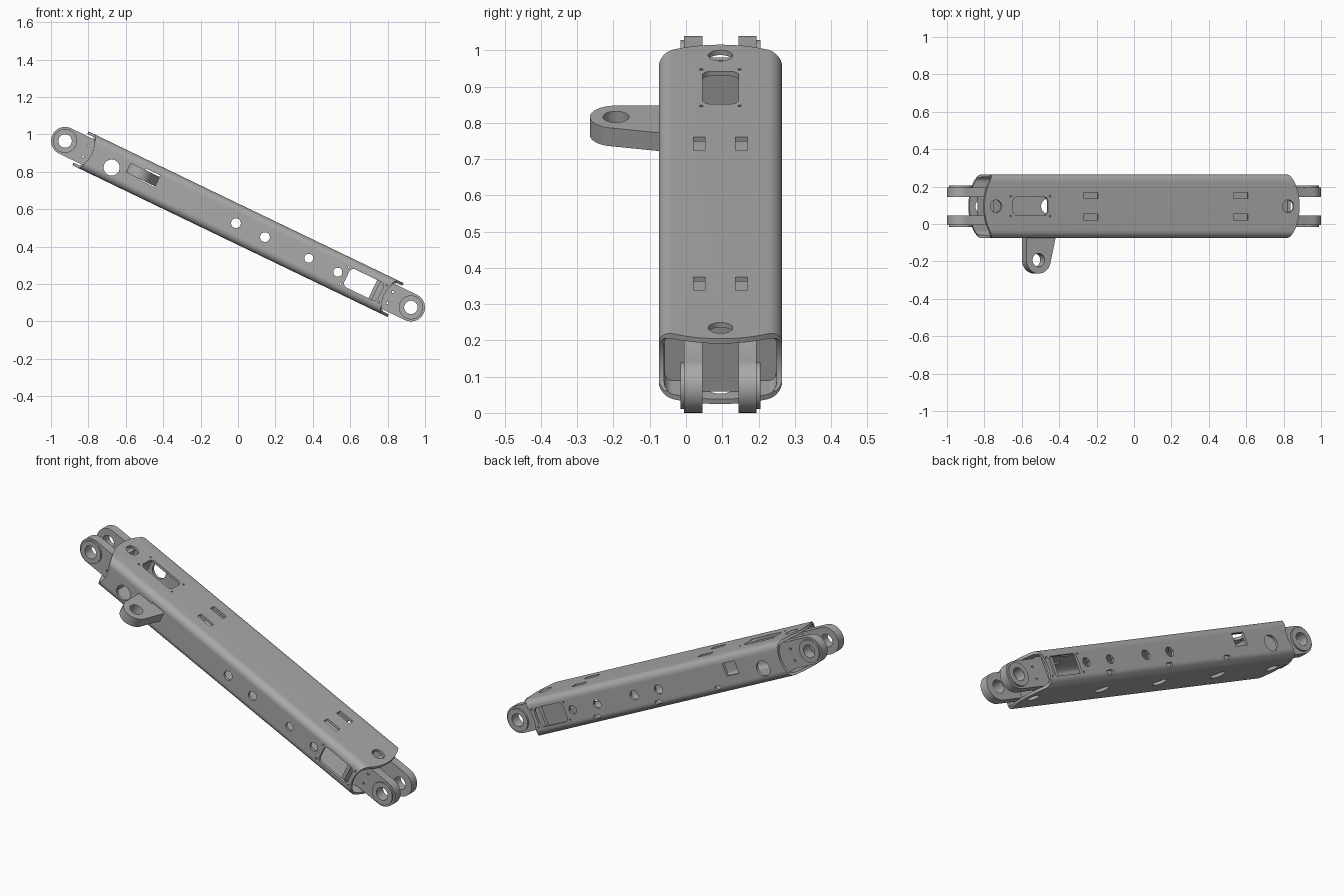
import bpy, bmesh
from math import sin, cos, pi, radians, sqrt, asin
from mathutils import Matrix

if "Cube" in bpy.data.objects:
    bpy.data.objects.remove(bpy.data.objects["Cube"], do_unlink=True)

steel = bpy.data.materials.new("grey steel")
steel.use_nodes = True
GREY = (0.4, 0.4, 0.4, 1)
steel.diffuse_color = GREY
steel.node_tree.nodes["Principled BSDF"].inputs["Base Color"].default_value = GREY

# The whole arm is modelled level along x, then tilted into place
PLACE = Matrix.Translation((0, 0.095, 0.52)) @ Matrix.Rotation(radians(25.7), 4, 'Y')
PIN = 1.026
HALF_W, HALF_H, WALL = 0.17, 0.1, 0.015


def arc(cx, cy, r, start, end, n):
    return [(cx + r * cos(start + (end - start) * i / n),
             cy + r * sin(start + (end - start) * i / n)) for i in range(n + 1)]


def circle(cx, cy, r, n=32):
    return arc(cx, cy, r, 0, 2 * pi, n)[:-1]


def rounded(cx, cy, hx, hy, r, n=8):
    pts = []
    for k, (sx, sy) in enumerate([(1, 1), (-1, 1), (-1, -1), (1, -1)]):
        pts += arc(cx + sx * (hx - r), cy + sy * (hy - r), r, k * pi / 2, (k + 1) * pi / 2, n)
    return pts


def rect(cx, cy, hx, hy):
    return [(cx - hx, cy - hy), (cx + hx, cy - hy), (cx + hx, cy + hy), (cx - hx, cy + hy)]


def prism(name, outlines, axis, lo, hi):
    """Extrude one or more closed outlines along an axis."""
    put = {'x': lambda a, b, t: (t, a, b),
           'y': lambda a, b, t: (a, t, b),
           'z': lambda a, b, t: (a, b, t)}[axis]
    bm = bmesh.new()
    for pts in outlines:
        ends = [[bm.verts.new(put(a, b, t)) for a, b in pts] for t in (lo, hi)]
        bm.faces.new(ends[0])
        bm.faces.new(ends[1])
        for i in range(len(pts)):
            j = (i + 1) % len(pts)
            bm.faces.new((ends[0][i], ends[0][j], ends[1][j], ends[1][i]))
    bmesh.ops.recalc_face_normals(bm, faces=bm.faces)
    mesh = bpy.data.meshes.new(name)
    bm.to_mesh(mesh)
    bm.free()
    mesh.materials.append(steel)
    ob = bpy.data.objects.new(name, mesh)
    bpy.context.collection.objects.link(ob)
    return ob


def carve(ob, outlines, axis, lo, hi, operation='DIFFERENCE'):
    cutter = prism("cutter", outlines, axis, lo, hi)
    mod = ob.modifiers.new("carve", 'BOOLEAN')
    mod.object, mod.operation, mod.solver = cutter, operation, 'EXACT'
    bpy.context.view_layer.objects.active = ob
    bpy.ops.object.modifier_apply(modifier=mod.name)
    bpy.data.objects.remove(cutter, do_unlink=True)


def finish(ob):
    bpy.ops.object.select_all(action='DESELECT')
    ob.select_set(True)
    bpy.context.view_layer.objects.active = ob
    bpy.ops.object.shade_smooth_by_angle(angle=radians(30))
    ob.matrix_world = PLACE


# Box-section tube with rounded corners
tube = prism("box_tube", [rounded(0, 0, HALF_W, HALF_H, 0.04)], 'x', -0.96, 0.96)
carve(tube, [rounded(0, 0, HALF_W - WALL, HALF_H - WALL, 0.025)], 'x', -1.1, 1.1)

# Bowed ends on the top and bottom walls
R = 0.29
half = asin(0.18 / R)
bow = arc(0.935 - R, 0, R, -half, half, 20)
carve(tube, [bow + [(-x, -y) for x, y in bow]], 'z', -0.2, 0.2, 'INTERSECT')

# Hollowed ends on the side walls, concentric with the pins
sweep = asin(0.08 / 0.158)
scoop = arc(PIN, 0, 0.158, pi - sweep, pi + sweep, 16)
scoop = [(1.1, 0.08)] + scoop + [(1.1, -0.08)]
carve(tube, [scoop, [(-x, y) for x, y in scoop]], 'y', -0.3, 0.3)

# Openings through both side walls
side = [circle(-0.74, -0.02, 0.043), rect(-0.53, 0.02, 0.042, 0.035),
        rounded(0.746, 0, 0.1, 0.054, 0.025)]
side += [circle(u, 0, 0.026) for u in (-0.012, 0.16)]
side += [circle(u, 0, 0.024) for u in (0.42, 0.592)]
side += [circle(0.746 + i * 0.113, j * 0.05, 0.005, 12) for i in (-1, 1) for j in (-1, 1)]
carve(tube, side, 'y', -0.3, 0.3)

# Drain slots low on the back wall
carve(tube, [rounded(u, -0.066, 0.022, 0.011, 0.01) for u in (-0.4, 0.02, 0.45)], 'y', 0.1, 0.3)

# Openings in the top wall
top = [rounded(-0.662, 0, 0.104, 0.05, 0.025)]
top += [circle(-0.662 + i * 0.116, j * 0.053, 0.005, 12) for i in (-1, 1) for j in (-1, 1)]
top += [rect(u, j * 0.058, 0.044, 0.016) for u in (-0.305, 0.585) for j in (-1, 1)]
carve(tube, top, 'z', 0, 0.2)

# Openings in the bottom wall, and the end holes through both
carve(tube, [circle(u, 0, 0.04) for u in (-0.47, -0.05, 0.37)], 'z', -0.2, 0)
carve(tube, [circle(u, 0, 0.034) for u in (-0.866, 0.866)], 'z', -0.2, 0.2)
finish(tube)

# Forked pin ends, one at each end of the tube
for s, end in ((-1, "upper"), (1, "lower")):
    web = prism(end + "_end_web", [rounded(0, 0, 0.154, 0.084, 0.024)], 'x',
                min(s * 0.8, s * 0.82), max(s * 0.8, s * 0.82))
    finish(web)
    for t, which in ((-1, "front"), (1, "back")):
        plate = arc(PIN, 0, 0.075, -pi / 2, pi / 2, 24) + [(0.88, 0.075), (0.86, 0.083),
                                                       (0.81, 0.083), (0.81, -0.083),
                                                       (0.86, -0.083), (0.88, -0.075)]
        lug = prism(f"{end}_{which}_lug", [[(s * x, z) for x, z in plate]], 'y',
                    min(t * 0.05, t * 0.1), max(t * 0.05, t * 0.1))
        carve(lug, [circle(s * PIN, 0, 0.064, 40)], 'y',
              min(t * 0.09, t * 0.11), max(t * 0.09, t * 0.11), 'UNION')
        holes = [circle(s * PIN, 0, 0.036)]
        holes += [circle(s * 0.903, z, 0.006, 12) for z in (-0.033, 0.033)]
        carve(lug, holes, 'y', -0.3, 0.3)
        finish(lug)
    # Cross plate tying the two lugs together
    cross = prism(end + "_cross_plate", [rect(0, 0, 0.055, 0.083)], 'x',
                  min(s * 0.87, s * 0.89), max(s * 0.87, s * 0.89))
    finish(cross)

# Side ear with an eye, passing through the front wall
cx, cy, r = -0.588, -0.288, 0.072
ear_outline = arc(cx, cy, r, pi, 2 * pi - 0.3, 24) + [(-0.485, -0.16), (-0.66, -0.16)]
ear = prism("side_ear", [ear_outline], 'z', -0.01, 0.046)
carve(ear, [circle(cx, cy, 0.036)], 'z', -0.2, 0.2)
finish(ear)
